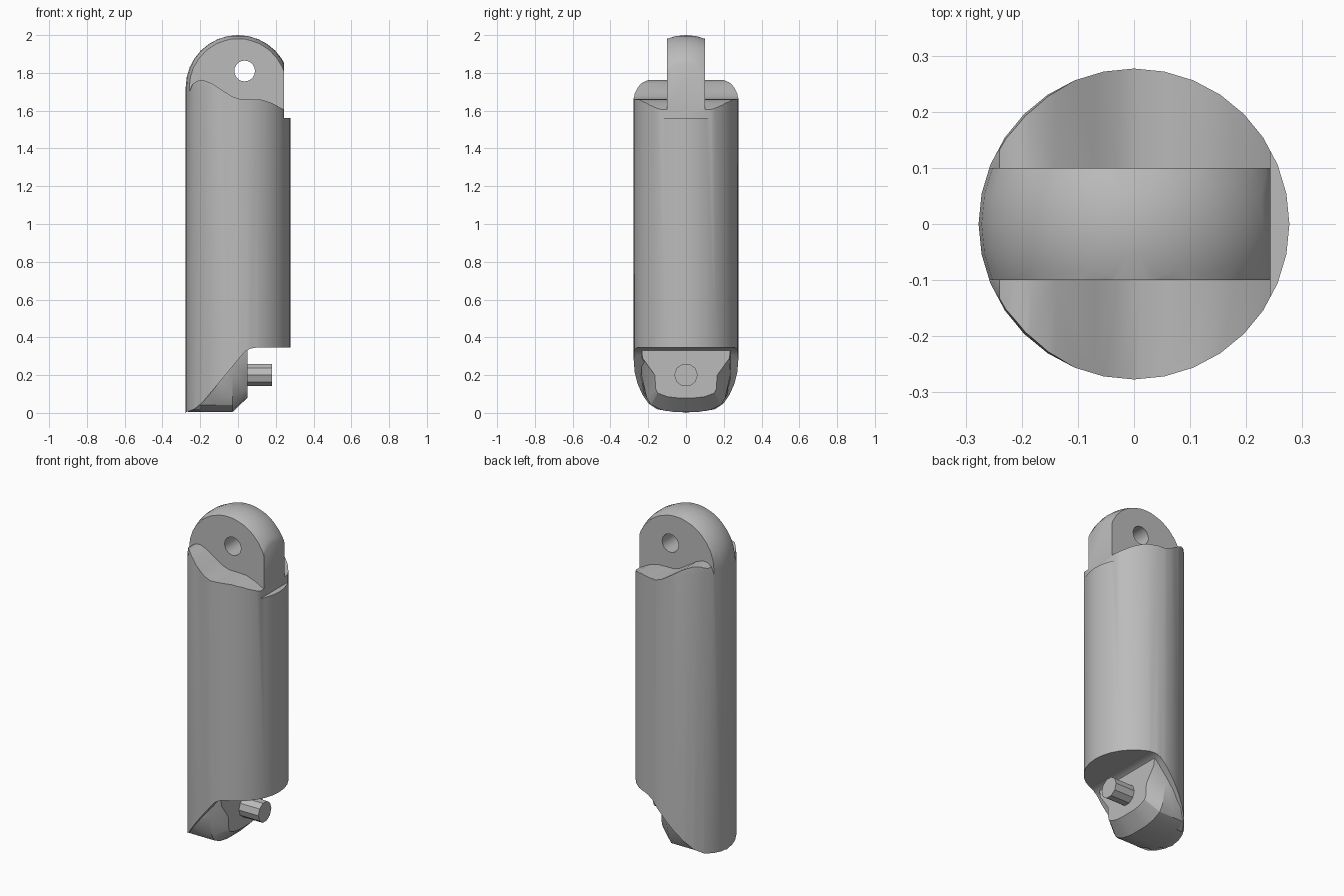
import bpy, bmesh, math
from mathutils import Matrix

if "Cube" in bpy.data.objects:
    bpy.data.objects.remove(bpy.data.objects["Cube"])

R, TOP = 0.277, 2.0          # barrel radius and height
TONGUE, FLAT = 0.1, 0.243    # tongue half width, flat side of the tongue

grey = bpy.data.materials.new("plain_grey")
grey.use_nodes = True
GREY = (0.5, 0.5, 0.5, 1)
grey.diffuse_color = GREY
grey.node_tree.nodes["Principled BSDF"].inputs["Base Color"].default_value = GREY


def finish(name, bm):
    bmesh.ops.recalc_face_normals(bm, faces=bm.faces[:])
    mesh = bpy.data.meshes.new(name)
    bm.to_mesh(mesh)
    bm.free()
    mesh.materials.append(grey)
    obj = bpy.data.objects.new(name, mesh)
    bpy.context.collection.objects.link(obj)
    return obj


def prism(name, outline, y0, y1):
    """Extrude an x-z outline from y0 to y1."""
    bm = bmesh.new()
    face = bm.faces.new([bm.verts.new((x, y0, z)) for x, z in outline])
    new = bmesh.ops.extrude_face_region(bm, geom=[face])["geom"]
    bmesh.ops.translate(bm, vec=(0, y1 - y0, 0),
                        verts=[v for v in new if isinstance(v, bmesh.types.BMVert)])
    return finish(name, bm)


def rod(name, radius, length, sides, matrix):
    bm = bmesh.new()
    bmesh.ops.create_cone(bm, cap_ends=True, segments=sides, radius1=radius,
                          radius2=radius, depth=length, matrix=matrix)
    return finish(name, bm)


def cut(obj, cutter):
    mod = obj.modifiers.new("cut", "BOOLEAN")
    mod.operation, mod.solver, mod.object = "DIFFERENCE", "EXACT", cutter
    bpy.context.view_layer.objects.active = obj
    bpy.ops.object.modifier_apply(modifier=mod.name)
    bpy.data.objects.remove(cutter)


def smooth(obj, angle):
    bpy.ops.object.select_all(action="DESELECT")
    obj.select_set(True)
    bpy.context.view_layer.objects.active = obj
    bpy.ops.object.shade_smooth_by_angle(angle=math.radians(angle))


# Barrel: a round column with a domed top
bm = bmesh.new()
profile = [(0, 0), (R, 0)]
for i in range(8):
    a = i * math.pi / 16
    profile.append((R * math.cos(a), TOP - R + R * math.sin(a)))
profile.append((0, TOP))
verts = [bm.verts.new((r, 0, z)) for r, z in profile]
edges = [bm.edges.new(pair) for pair in zip(verts, verts[1:])]
bmesh.ops.spin(bm, geom=verts + edges, cent=(0, 0, 0), axis=(0, 0, 1),
               angle=math.tau, steps=32, use_duplicate=False)
bmesh.ops.remove_doubles(bm, verts=bm.verts[:], dist=0.0005)
barrel = finish("barrel", bm)

# Wavy shoulders on both sides of the tongue
shoulder = [(-0.32, 1.6), (-0.257, 1.7), (-0.24, 1.742), (-0.215, 1.758),
            (-0.185, 1.762), (-0.14, 1.745), (-0.07, 1.7), (-0.03, 1.675),
            (0.01, 1.661), (0.06, 1.661), (0.125, 1.658), (0.18, 1.64),
            (0.25, 1.602), (0.32, 1.56), (0.32, 2.1), (-0.32, 2.1)]
for side in (-1, 1):
    cut(barrel, prism("shoulder_cutter", shoulder, side * TONGUE, side * 0.4))

# Flat on the left of the tongue, and the ledge under it
cut(barrel, prism("ledge_cutter", [(FLAT, 1.56), (0.4, 1.56), (0.4, 2.1), (FLAT, 2.1)],
                  -0.4, 0.4))

# Curved slanting cut at the foot
foot = [(-0.3, -0.05), (-0.275, 0.004), (-0.23, 0.02), (-0.19, 0.053), (-0.15, 0.1),
        (0.02, 0.305), (0.04, 0.326), (0.065, 0.34), (0.1, 0.346), (0.4, 0.346),
        (0.4, -0.05)]
cut(barrel, prism("foot_cutter", foot, -0.4, 0.4))

# Hole through the tongue
cut(barrel, rod("hole_cutter", 0.055, 0.6, 20,
                Matrix.Translation((0.035, 0, 1.81)) @ Matrix.Rotation(math.pi / 2, 4, "X")))
smooth(barrel, 32)

# Core: a rounded block in the foot cut, with a bevelled face
outer = [(0.06, 0.004), (0.13, 0.016), (0.185, 0.042), (0.208, 0.08),
         (0.235, 0.2), (0.238, 0.29), (0.24, 0.36)]
inner = [(0.05, 0.08), (0.1, 0.086), (0.15, 0.105), (0.16, 0.125),
         (0.165, 0.2), (0.23, 0.29), (0.238, 0.36)]
bm = bmesh.new()
rings = []
for x in (-0.265, -0.24, -0.2, -0.15, -0.1, -0.03, 0.05):
    half = inner if x > 0 else outer
    limit = math.sqrt((R - 0.003) ** 2 - x * x)
    # keep the hidden back of the block inside the barrel wall
    roof = min(0.36, max(0.03, 1.2 * (x + 0.23)) + 0.02) if x < -0.05 else 0.36
    right = [(min(y, limit), min(z, roof)) for y, z in half]
    loop = [(-y, z) for y, z in reversed(right)] + right
    rings.append([bm.verts.new((x, y, z)) for y, z in loop])
count = len(rings[0])
for a, b in zip(rings, rings[1:]):
    for i in range(count):
        j = (i + 1) % count
        bm.faces.new((a[i], a[j], b[j], b[i]))
bm.faces.new(rings[0])
bm.faces.new(rings[-1])
core = finish("core", bm)
smooth(core, 28)

# Pin standing out of the core
pin = rod("pin", 0.062, 0.16, 10,
          Matrix.Translation((0.1, 0, 0.2)) @ Matrix.Rotation(math.pi / 2, 4, "Y"))
smooth(pin, 30)
